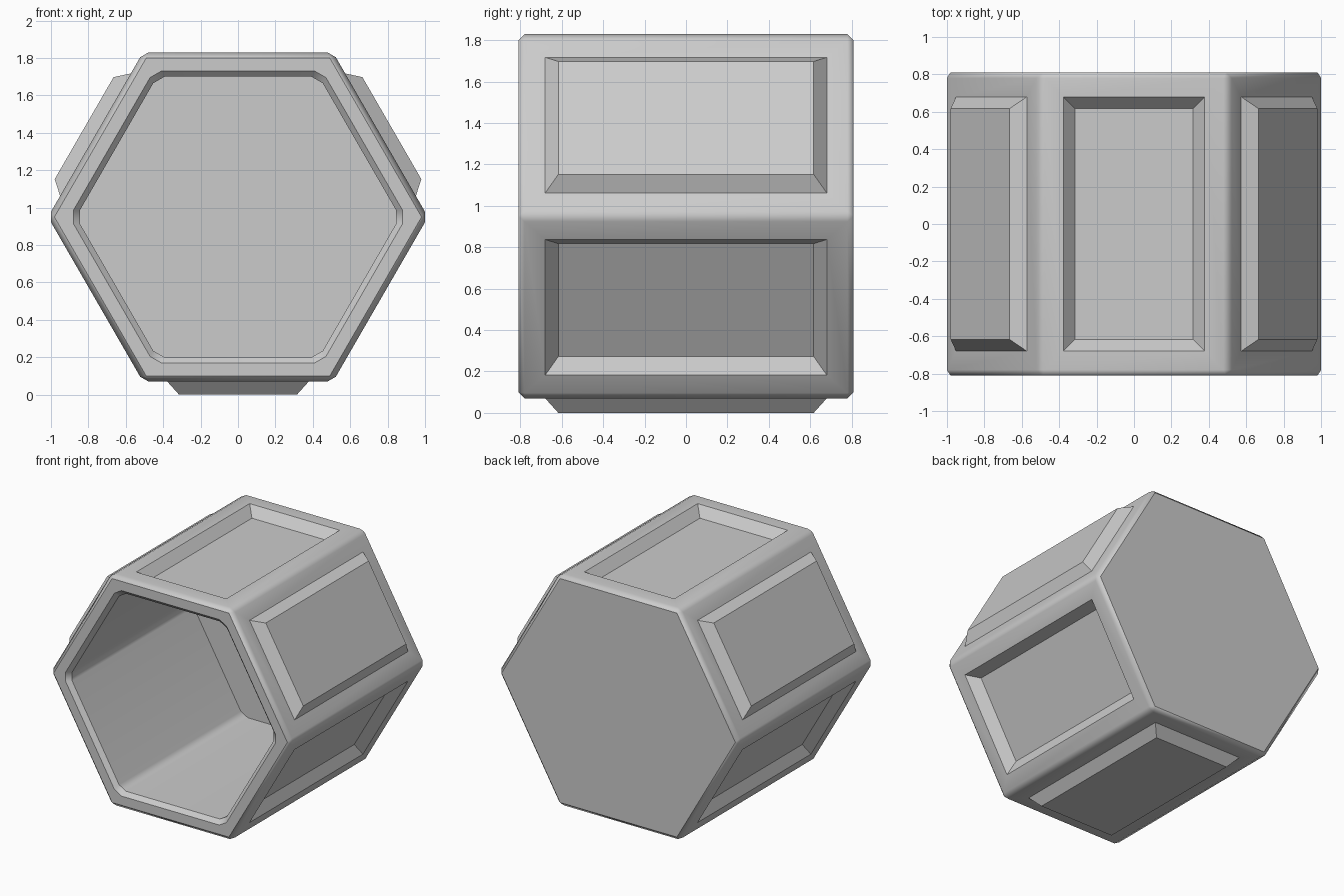
import bpy
import bmesh
import math
from mathutils import Vector

cube = bpy.data.objects.get("Cube")
if cube:
    bpy.data.objects.remove(cube, do_unlink=True)

grey = bpy.data.materials.new("light_grey")
grey.use_nodes = True
colour = (0.6, 0.6, 0.6, 1)
grey.diffuse_color = colour
grey.node_tree.nodes["Principled BSDF"].inputs["Base Color"].default_value = colour

CENTRE_Z = 0.95


def hex_ring(bm, apothem, y, cut):
    """Hexagon across the y axis with its corners cut off."""
    half = apothem / math.sqrt(3) - cut
    verts = []
    for k in range(6):
        a = math.radians(30 + 60 * k)
        out = Vector((math.cos(a), 0, math.sin(a)))
        along = Vector((-math.sin(a), 0, math.cos(a)))
        for side in (-1, 1):
            p = out * apothem + along * half * side
            verts.append(bm.verts.new((p.x, y, p.z + CENTRE_Z)))
    return verts


bm = bmesh.new()

# Hollow hexagonal shell: closed back, outer wall, front lip, cavity
profile = [
    (0.85, 0.81, 0.0),
    (0.88, 0.78, 0.03),
    (0.88, -0.78, 0.03),
    (0.85, -0.81, 0.0),
    (0.78, -0.81, 0.04),
    (0.75, -0.78, 0.04),
    (0.75, 0.68, 0.04),
]
rings = [hex_ring(bm, *p) for p in profile]
bm.faces.new(rings[0])
bm.faces.new(rings[-1])
walls = []
for j, (a, b) in enumerate(zip(rings, rings[1:])):
    for i in range(12):
        n = (i + 1) % 12
        face = bm.faces.new((a[i], a[n], b[n], b[i]))
        if j == 1 and i % 2 == 0:
            walls.append(face)
bmesh.ops.remove_doubles(bm, verts=bm.verts[:], dist=0.0005)
bmesh.ops.recalc_face_normals(bm, faces=bm.faces[:])

# Side panels: alternately raised and recessed
for k, face in enumerate(walls):
    bmesh.ops.inset_individual(bm, faces=[face], thickness=0.1,
                               use_even_offset=True)
    bmesh.ops.inset_individual(bm, faces=[face], thickness=0.063,
                               depth=0.07 if k % 2 == 0 else -0.07,
                               use_even_offset=True)

mesh = bpy.data.meshes.new("hexagonal_shell")
bm.to_mesh(mesh)
bm.free()
mesh.materials.append(grey)
shell = bpy.data.objects.new("hexagonal_shell", mesh)
bpy.context.collection.objects.link(shell)

# Soft corners, crisp panel and lip edges
bpy.ops.object.select_all(action="DESELECT")
shell.select_set(True)
bpy.context.view_layer.objects.active = shell
bpy.ops.object.shade_smooth_by_angle(angle=math.radians(35))
weighted = shell.modifiers.new("weighted_normals", "WEIGHTED_NORMAL")
weighted.keep_sharp = True
